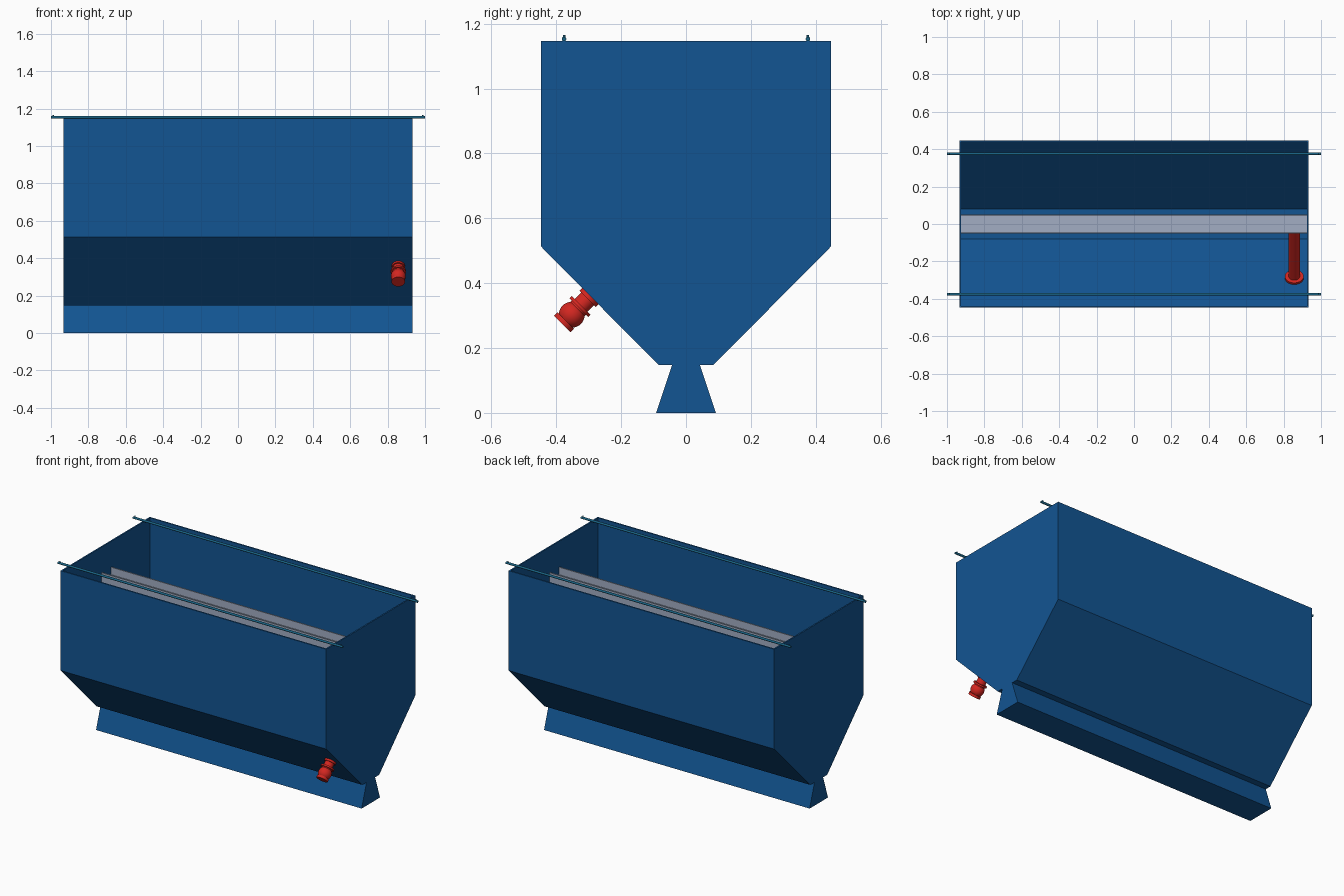
import bpy, bmesh, math
from mathutils import Vector, Matrix

if "Cube" in bpy.data.objects:
    bpy.data.objects.remove(bpy.data.objects["Cube"])


def material(name, rgb):
    m = bpy.data.materials.new(name)
    m.diffuse_color = (*rgb, 1)
    m.use_nodes = True
    m.node_tree.nodes["Principled BSDF"].inputs["Base Color"].default_value = m.diffuse_color
    return m


BLUE = material("blue_paint", (0.006, 0.09, 0.29))
TEAL = material("teal_paint", (0.01, 0.13, 0.24))
RED = material("red_paint", (0.65, 0.02, 0.015))
STEEL = material("steel", (0.36, 0.42, 0.55))


def finish(name, bm, mat):
    me = bpy.data.meshes.new(name)
    bm.to_mesh(me)
    bm.free()
    ob = bpy.data.objects.new(name, me)
    bpy.context.collection.objects.link(ob)
    me.materials.append(mat)
    return ob


def prism(name, profile, half_len, mat, open_top=False):
    """Extrude a (y, z) profile along x, centred on x = 0."""
    bm = bmesh.new()
    face = bm.faces.new([bm.verts.new((-half_len, y, z)) for y, z in profile])
    ext = bmesh.ops.extrude_face_region(bm, geom=[face], use_keep_orig=True)
    verts = [g for g in ext["geom"] if isinstance(g, bmesh.types.BMVert)]
    bmesh.ops.translate(bm, verts=verts, vec=(2 * half_len, 0, 0))
    bmesh.ops.recalc_face_normals(bm, faces=bm.faces)
    if open_top:
        top = [f for f in bm.faces if f.normal.z > 0.9]
        bmesh.ops.delete(bm, geom=top, context="FACES")
    return finish(name, bm, mat)


def lathe(name, profile, origin, axis, mat, sides=32):
    """Revolve (radius, distance) pairs around an axis, with closed ends."""
    bm = bmesh.new()
    rings = [[bm.verts.new((r * math.cos(2 * math.pi * i / sides),
                            r * math.sin(2 * math.pi * i / sides), d))
              for i in range(sides)] for r, d in profile]
    for a, b in zip(rings, rings[1:]):
        for i in range(sides):
            j = (i + 1) % sides
            bm.faces.new((a[i], a[j], b[j], b[i]))
    bm.faces.new(rings[0][::-1])
    bm.faces.new(rings[-1])
    rot = Vector((0, 0, 1)).rotation_difference(Vector(axis)).to_matrix().to_4x4()
    bm.transform(Matrix.Translation(origin) @ rot)
    bmesh.ops.recalc_face_normals(bm, faces=bm.faces)
    ob = finish(name, bm, mat)
    bpy.ops.object.select_all(action="DESELECT")
    ob.select_set(True)
    bpy.context.view_layer.objects.active = ob
    bpy.ops.object.shade_smooth_by_angle(angle=math.radians(35))
    return ob


# Open-topped hopper with sloping lower walls
hopper = prism("hopper", [(-0.447, 1.147), (-0.447, 0.513), (-0.084, 0.147),
                          (0.084, 0.147), (0.447, 0.513), (0.447, 1.147)],
               0.933, BLUE, open_top=True)
wall = hopper.modifiers.new("wall", "SOLIDIFY")
wall.thickness = 0.009
wall.offset = -1
wall.use_even_offset = True

# Flared foot under the hopper
prism("foot", [(-0.092, 0), (0.092, 0), (0.043, 0.148), (-0.043, 0.148)], 0.933, BLUE)

# Beam across the inside: upright flanges joined by a flat web
f, w, lo, hi = 0.05, 0.043, 0.885, 0.985
prism("cross_beam", [(-f, lo), (-w, lo), (-w, 0.932), (w, 0.932), (w, lo), (f, lo),
                     (f, hi), (w, hi), (w, 0.938), (-w, 0.938), (-w, hi), (-f, hi)],
      0.924, STEEL)

# Lifting rails on the rim, with a small pin at each end
for side, y in (("front", -0.376), ("back", 0.376)):
    lathe(side + "_rail", [(0.007, -1), (0.007, 1)], (0, y, 1.153), (1, 0, 0), TEAL, 16)
    for end, x in (("left", -0.987), ("right", 0.987)):
        lathe(f"{side}_{end}_pin", [(0.004, 0), (0.004, 0.011)],
              (x, y, 1.155), (0, 0, 1), TEAL, 12)

# Drain valve outside the front slope: collar, ring, ball body, outlet ring
mount = (0.857, -0.295, 0.36)
ball = [(0.04 * math.sin(a), 0.081 - 0.04 * math.cos(a))
        for a in (math.radians(t) for t in range(50, 131, 10))]
lathe("drain_valve", [(0.035, -0.004), (0.035, 0.012), (0.028, 0.012), (0.028, 0.04),
                      (0.041, 0.04), (0.041, 0.05), (0.031, 0.05)] + ball +
      [(0.036, 0.107), (0.036, 0.122)], mount, (0, -1, -1), RED)

# Inner pipe with a flange against the slope
lathe("inner_pipe", [(0.05, 0.004), (0.05, 0.022), (0.03, 0.022), (0.03, 0.41)],
      mount, (0, 1, 1), RED)
